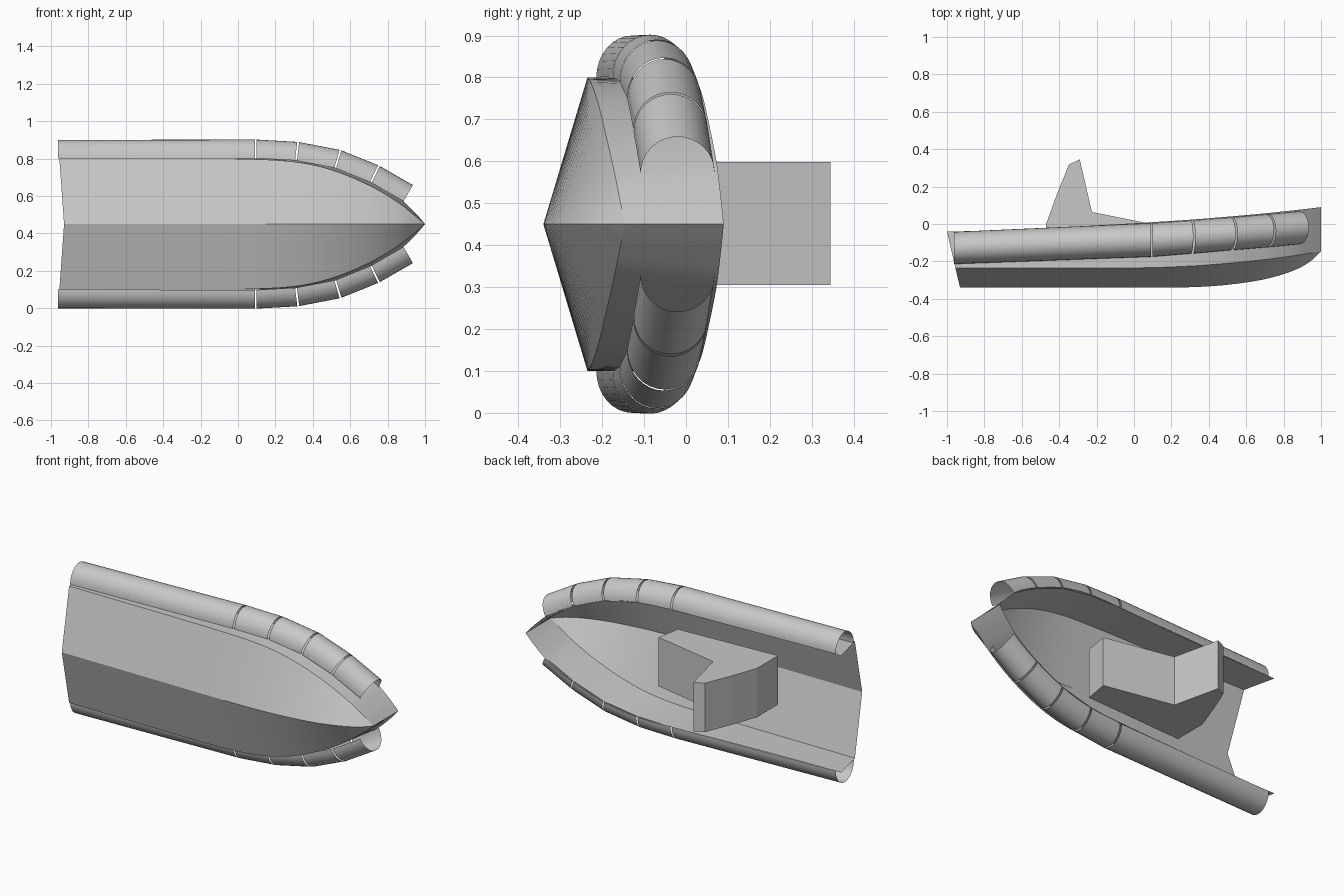
import bpy, bmesh, math
from mathutils import Vector

if "Cube" in bpy.data.objects:
    bpy.data.objects.remove(bpy.data.objects["Cube"])

MID = 0.45  # height of the boat's centre plane (it lies on its side, bow to +x, deck to +y)

grey = bpy.data.materials.new("light_grey")
grey.diffuse_color = (0.58, 0.58, 0.58, 1)
grey.use_nodes = True
grey.node_tree.nodes["Principled BSDF"].inputs["Base Color"].default_value = grey.diffuse_color


def finish(name, bm, smooth=None, fix=True):
    bmesh.ops.remove_doubles(bm, verts=bm.verts, dist=0.0005)
    if fix:
        bmesh.ops.recalc_face_normals(bm, faces=bm.faces)
    mesh = bpy.data.meshes.new(name)
    bm.to_mesh(mesh)
    bm.free()
    mesh.materials.append(grey)
    ob = bpy.data.objects.new(name, mesh)
    bpy.context.collection.objects.link(ob)
    if smooth:
        bpy.ops.object.select_all(action='DESELECT')
        ob.select_set(True)
        bpy.context.view_layer.objects.active = ob
        bpy.ops.object.shade_smooth_by_angle(angle=math.radians(smooth))
    return ob


def skin(bm, rows):
    """Join equal-length rows of points with quads."""
    grid = [[bm.verts.new(p) for p in row] for row in rows]
    for a, b in zip(grid, grid[1:]):
        for i in range(len(a) - 1):
            bm.faces.new((a[i], a[i + 1], b[i + 1], b[i]))


def spline(pts, steps):
    """Smooth interpolation through tuples of numbers."""
    out = []
    for i in range(len(pts) - 1):
        p0, p1, p2, p3 = (pts[max(i - 1, 0)], pts[i], pts[i + 1], pts[min(i + 2, len(pts) - 1)])
        for k in range(steps):
            t = k / steps
            out.append(tuple(
                b + 0.5 * t * (c - a + t * (2 * a - 5 * b + 4 * c - d + t * (3 * (b - c) + d - a)))
                for a, b, c, d in zip(p0, p1, p2, p3)))
    return out + [pts[-1]]


# Hull shell: x, chine half width, chine y, keel y, sheer half width, sheer y
stations = [
    (-0.93, 0.350, -0.235, -0.340, 0.350, -0.040),
    (-0.60, 0.350, -0.235, -0.340, 0.350, -0.028),
    (-0.25, 0.350, -0.235, -0.340, 0.350, -0.010),
    (0.05, 0.348, -0.234, -0.340, 0.350, 0.007),
    (0.30, 0.333, -0.225, -0.338, 0.344, 0.023),
    (0.50, 0.290, -0.210, -0.325, 0.308, 0.039),
    (0.70, 0.208, -0.190, -0.295, 0.230, 0.057),
    (0.85, 0.120, -0.170, -0.250, 0.148, 0.073),
    (0.94, 0.050, -0.156, -0.202, 0.068, 0.083),
    (1.00, 0.000, -0.146, -0.146, 0.000, 0.090),
]
rows = []
for i, (x, cs, cy, ky, ss, sy) in enumerate(spline(stations, 5)):
    rake = (0.025, 0.07) if i == 0 else (0, 0)  # raked open stern
    rows.append([(x - rake[1], sy, MID + ss), (x - rake[0], cy, MID + cs), (x, ky, MID),
                 (x - rake[0], cy, MID - cs), (x - rake[1], sy, MID - ss)])
bm = bmesh.new()
skin(bm, rows)
finish("hull", bm, 28)

# Side tubes: open half-round segments following the sheer (x, half width, top y, bottom y)
joints = [
    (-0.963, 0.350, -0.042, -0.214),
    (0.095, 0.352, 0.005, -0.175),
    (0.31, 0.340, 0.020, -0.158),
    (0.52, 0.300, 0.036, -0.140),
    (0.71, 0.223, 0.052, -0.125),
    (0.885, 0.122, 0.068, -0.108),
]
BULGE, ARC = 0.1, 16


def normal(a, b):
    return Vector((a[1] - b[1], b[0] - a[0])).normalized()


seg_n = [normal(a, b) for a, b in zip(joints, joints[1:])]
seg_n[0] = Vector((0, 1))


def joint_normal(i):
    left, right = seg_n[max(i - 1, 0)], seg_n[min(i, len(seg_n) - 1)]
    return (left + right).normalized() if i > 1 else seg_n[0]


def arc(p, n, side):
    pts = []
    for k in range(ARC + 1):
        a = math.pi * k / ARC
        out = BULGE * math.sin(a)
        y = (p[2] + p[3]) / 2 + math.cos(a) * (p[2] - p[3]) / 2
        pts.append((p[0] + n.x * out, y, MID + side * (p[1] + n.y * out)))
    return pts


for side, label in ((1, "left"), (-1, "right")):
    bm = bmesh.new()
    for i in range(len(joints) - 1):
        a, b = Vector(joints[i]), Vector(joints[i + 1])
        gap = (b - a).normalized() * 0.005
        start = a + gap if i else a
        end = b - gap if i < len(joints) - 2 else b
        skin(bm, [arc(start, joint_normal(i), side), arc(end, joint_normal(i + 1), side)])
    finish("side_tube_" + label, bm, 35)

# Steering console: side profile (x, y) extruded across the boat
profile = [(-0.47, -0.20), (-0.47, 0.0), (-0.41, 0.165), (-0.348, 0.318), (-0.29, 0.345),
           (-0.225, 0.064), (0.195, -0.02), (0.17, -0.167)]
bm = bmesh.new()
face = bm.faces.new([bm.verts.new((x, y, 0.305)) for x, y in profile])
new = bmesh.ops.extrude_face_region(bm, geom=[face])["geom"]
bmesh.ops.translate(bm, vec=(0, 0, 0.293), verts=[v for v in new if isinstance(v, bmesh.types.BMVert)])
finish("console", bm)
